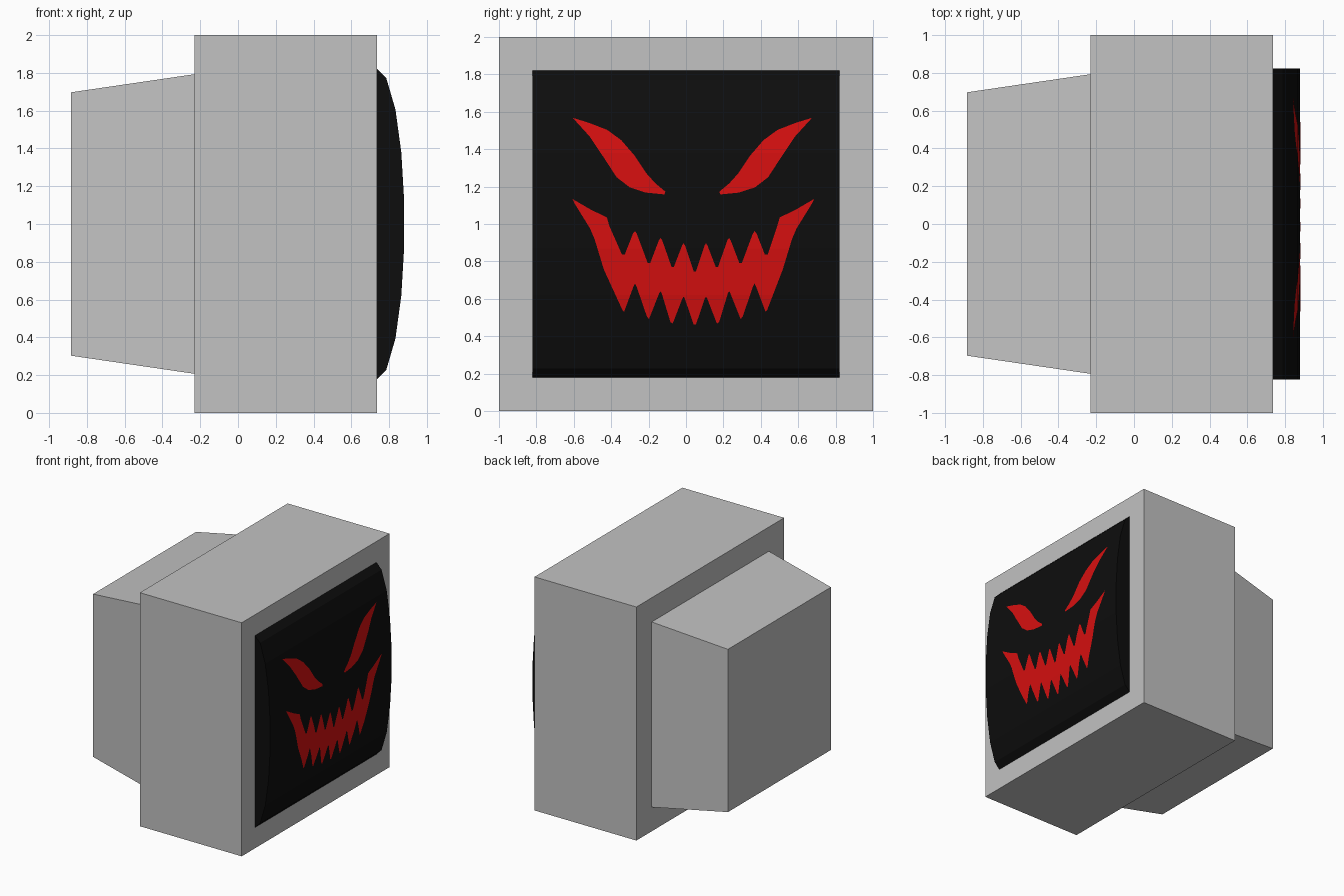
import bpy, bmesh, math
from mathutils import Vector

if "Cube" in bpy.data.objects:
    bpy.data.objects.remove(bpy.data.objects["Cube"])


def material(name, rgb):
    m = bpy.data.materials.new(name)
    m.diffuse_color = (*rgb, 1)
    m.use_nodes = True
    m.node_tree.nodes["Principled BSDF"].inputs["Base Color"].default_value = m.diffuse_color
    return m


GREY = material("casing grey", (0.54, 0.54, 0.54))
BLACK = material("screen black", (0.004, 0.004, 0.004))
RED = material("glowing red", (0.67, 0.005, 0.005))


def finish(bm, name, mat):
    me = bpy.data.meshes.new(name)
    bm.to_mesh(me)
    bm.free()
    me.materials.append(mat)
    ob = bpy.data.objects.new(name, me)
    bpy.context.collection.objects.link(ob)
    return ob


def prism(name, mat, ring_a, ring_b):
    """Closed solid between two matching rings of points."""
    bm = bmesh.new()
    a = [bm.verts.new(p) for p in ring_a]
    b = [bm.verts.new(p) for p in ring_b]
    bm.faces.new(a)
    bm.faces.new(b)
    for i in range(len(a)):
        j = (i + 1) % len(a)
        bm.faces.new((a[i], a[j], b[j], b[i]))
    bmesh.ops.recalc_face_normals(bm, faces=bm.faces)
    return finish(bm, name, mat)


def square(x, h):
    return [(x, s * h, 1 + t * h) for s, t in ((-1, -1), (1, -1), (1, 1), (-1, 1))]


# Casing and tapered tube housing
prism("casing", GREY, square(-0.23, 1.0), square(0.735, 1.0))
prism("tube_housing", GREY, square(-0.885, 0.697), square(-0.23, 0.793))

# Bulging screen: faceted arc extruded sideways
ANGLES = (-90, -70, -47.5, -27.5, -9.2, 9.2, 27.5, 47.5, 70, 90)
ARC = [(0.735 + 0.146 * math.cos(math.radians(a)), 1 + 0.822 * math.sin(math.radians(a)))
       for a in ANGLES]
outline = [(0.70, ARC[0][1])] + ARC + [(0.70, ARC[-1][1])]
prism("screen", BLACK, [(x, -0.822, z) for x, z in outline], [(x, 0.822, z) for x, z in outline])


def screen_x(z):
    for (x0, z0), (x1, z1) in zip(ARC, ARC[1:]):
        if z0 <= z <= z1:
            return x0 + (x1 - x0) * (z - z0) / (z1 - z0)
    return ARC[0][0]


def decal(name, points):
    """Thin red plate of (y, z) points, creased to follow the screen."""
    bm = bmesh.new()
    bm.faces.new([bm.verts.new((0, y, z)) for y, z in points])
    bm.normal_update()
    bmesh.ops.triangulate(bm, faces=bm.faces[:], ngon_method='EAR_CLIP')
    for _, z in ARC[1:-1]:
        bmesh.ops.bisect_plane(bm, geom=bm.verts[:] + bm.edges[:] + bm.faces[:],
                               plane_co=Vector((0, 0, z)), plane_no=Vector((0, 0, 1)))
    for v in bm.verts:
        v.co.x = screen_x(v.co.z) + 0.003
    bm.normal_update()
    for f in bm.faces:
        if f.normal.x < 0:
            f.normal_flip()
    finish(bm, name, RED)


# Slanted eyes, mirrored about the middle of the painted face
MID = 0.034
EYE = [(0.64, 1.568), (0.55, 1.54), (0.455, 1.503), (0.38, 1.448), (0.31, 1.367),
       (0.245, 1.27), (0.197, 1.217), (0.144, 1.173), (0.15, 1.158), (0.25, 1.168),
       (0.335, 1.196), (0.405, 1.25), (0.47, 1.35), (0.55, 1.469)]
for name, s in (("left_eye", -1), ("right_eye", 1)):
    decal(name, [(MID + s * d, z) for d, z in EYE])

# Jagged grin: one half as (distance from middle, z), then mirrored
UPPER = [(0.006, 0.747), (0.052, 0.885), (0.06, 0.897), (0.068, 0.885), (0.112, 0.77),
         (0.124, 0.77), (0.175, 0.915), (0.184, 0.925), (0.193, 0.91), (0.238, 0.792),
         (0.252, 0.792), (0.31, 0.948), (0.32, 0.962), (0.33, 0.95), (0.374, 0.838),
         (0.39, 0.838), (0.449, 0.99), (0.462, 1.035), (0.55, 1.078), (0.646, 1.134)]
LOWER = [(0.635, 1.11), (0.552, 0.976), (0.528, 0.92), (0.478, 0.756), (0.387, 0.54),
         (0.378, 0.531), (0.328, 0.665), (0.32, 0.682), (0.312, 0.668), (0.256, 0.505),
         (0.245, 0.492), (0.19, 0.63), (0.184, 0.64), (0.177, 0.63), (0.13, 0.475),
         (0.118, 0.468), (0.067, 0.6), (0.06, 0.612), (0.053, 0.6), (0.006, 0.462)]


def grin_y(d, s):
    return (0.047 if d < 0.4 else 0.039) + s * d


half = UPPER + LOWER
decal("grin", [(grin_y(d, 1), z) for d, z in half] +
      [(grin_y(d, -1), z) for d, z in reversed(half)])
